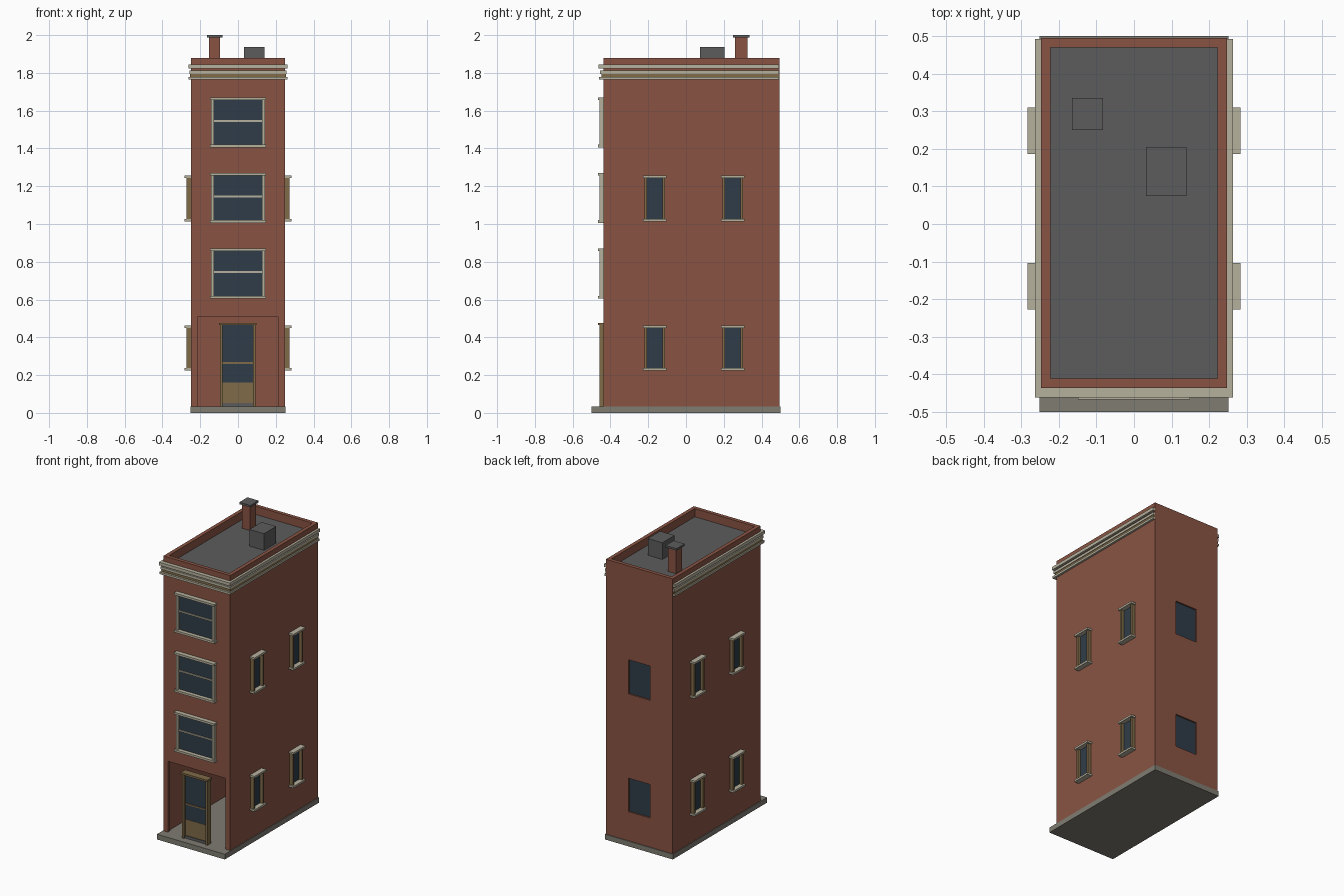
import bpy, bmesh

if "Cube" in bpy.data.objects:
    bpy.data.objects.remove(bpy.data.objects["Cube"])


def mat(name, r, g, b):
    m = bpy.data.materials.new(name)
    m.diffuse_color = (r, g, b, 1)
    m.use_nodes = True
    m.node_tree.nodes["Principled BSDF"].inputs["Base Color"].default_value = m.diffuse_color
    return m


BRICK = mat("brick", 0.25, 0.088, 0.056)
GLASS = mat("dark_glass", 0.028, 0.046, 0.065)
STONE = mat("pale_stone", 0.47, 0.44, 0.34)
WOOD = mat("tan_wood", 0.215, 0.145, 0.065)
SLAB = mat("grey_stone", 0.21, 0.20, 0.165)
ROOF = mat("roof_grey", 0.108, 0.108, 0.108)


def boxes(name, material, *specs):
    """One object from boxes given as (x0, x1, y0, y1, z0, z1)."""
    bm = bmesh.new()
    for x0, x1, y0, y1, z0, z1 in specs:
        vs = bmesh.ops.create_cube(bm, size=1)["verts"]
        for v in vs:
            v.co = (x1 if v.co.x > 0 else x0,
                    y1 if v.co.y > 0 else y0,
                    z1 if v.co.z > 0 else z0)
    me = bpy.data.meshes.new(name)
    bm.to_mesh(me)
    bm.free()
    me.materials.append(material)
    ob = bpy.data.objects.new(name, me)
    bpy.context.collection.objects.link(ob)
    return ob


W, F, B, H = 0.248, -0.437, 0.495, 1.88   # half width, front, back, height
T = 0.025                                 # wall thickness
G = 0.035                                 # ground slab height

# Ground slab with front step
boxes("ground_slab", SLAB, (-0.252, 0.252, -0.5, 0.5, 0, G))

# Hollow brick shell with a wide entrance opening
boxes("side_walls", BRICK, (-W, -W + T, F, B, G, H), (W - T, W, F, B, G, H))
boxes("front_wall", BRICK,
      (-W + T, -0.215, F, F + T, G, H),
      (0.213, W - T, F, F + T, G, H),
      (-0.215, 0.213, F, F + T, 0.51, H))

# Back wall with two plain window openings
LEVELS = [(0.23, 0.455), (1.02, 1.25)]
BW = 0.08
boxes("back_wall", BRICK,
      (-W + T, -BW, B - T, B, G, H), (BW, W - T, B - T, B, G, H),
      (-BW, BW, B - T, B, G, LEVELS[0][0]),
      (-BW, BW, B - T, B, LEVELS[0][1], LEVELS[1][0]),
      (-BW, BW, B - T, B, LEVELS[1][1], H))
boxes("back_glass", GLASS,
      *[(-BW, BW, B - 0.018, B - 0.01, a, b) for a, b in LEVELS])

# Roof deck, vent box and chimney
boxes("roof_deck", ROOF, (-W + T, W - T, F + T, B - T, 1.80, 1.825))
boxes("roof_vent", ROOF, (0.032, 0.14, 0.075, 0.205, 1.82, 1.937))
boxes("chimney", BRICK, (-0.153, -0.094, 0.26, 0.325, 1.82, 1.987))
boxes("chimney_cap", ROOF, (-0.165, -0.083, 0.25, 0.336, 1.987, 2.0))

# Stepped cornice around the front and both sides
def band(name, material, out, z0, z1):
    x = W + out
    boxes(name, material,
          (-x, x, F - out * 1.7, F, z0, z1),
          (-x, -W, F, B - 0.003, z0, z1),
          (W, x, F, B - 0.003, z0, z1))


band("cornice_top", STONE, 0.015, 1.823, 1.844)
band("cornice_middle", STONE, 0.010, 1.795, 1.812)
band("cornice_bottom", STONE, 0.014, 1.764, 1.778)
band("cornice_backing", WOOD, 0.006, 1.778, 1.795)

# Three wide front windows
for i, z in enumerate((0.61, 1.01, 1.41)):
    n = f"front_window_{i + 1}"
    boxes(n + "_glass", GLASS, (-0.13, 0.13, F - 0.004, F + 0.002, z, z + 0.255))
    boxes(n + "_frame", STONE,
          (-0.142, -0.127, F - 0.02, F, z, z + 0.25),
          (0.127, 0.142, F - 0.02, F, z, z + 0.25),
          (-0.149, 0.149, F - 0.03, F, z - 0.004, z + 0.01),
          (-0.149, 0.149, F - 0.03, F, z + 0.246, z + 0.26),
          (-0.127, 0.127, F - 0.011, F, z + 0.13, z + 0.14))

# Narrow side windows, two per storey on each side
for s, side in ((-1, "left"), (1, "right")):
    def span(a, b):
        return (s * a, s * b) if s > 0 else (s * b, s * a)
    glass, jambs, caps = [], [], []
    for a, b in LEVELS:
        for c in (-0.166, 0.248):
            glass.append((*span(W, W + 0.004), c - 0.045, c + 0.045, a, b))
            for d in (-0.048, 0.048):
                jambs.append((*span(W, 0.272), c + d - 0.007, c + d + 0.007, a, b))
            for z in (a - 0.006, b - 0.006):
                caps.append((*span(W, 0.283), c - 0.062, c + 0.062, z, z + 0.013))
    boxes(side + "_window_glass", GLASS, *glass)
    boxes(side + "_window_jambs", WOOD, *jambs)
    boxes(side + "_window_sills", STONE, *caps)

# Entrance door standing in the opening
boxes("door_frame", WOOD,
      (-0.094, -0.081, F - 0.02, F + 0.02, G, 0.47),
      (0.079, 0.092, F - 0.02, F + 0.02, G, 0.47),
      (-0.1, 0.098, F - 0.029, F + 0.02, 0.464, 0.477),
      (-0.081, 0.079, F - 0.005, F + 0.01, 0.052, 0.16),
      (-0.081, 0.079, F - 0.008, F + 0.004, 0.26, 0.269))
boxes("door_glass", GLASS, (-0.081, 0.079, F - 0.003, F + 0.006, 0.16, 0.464))
boxes("door_threshold", ROOF, (-0.081, 0.079, F - 0.01, F + 0.012, G, 0.052))
